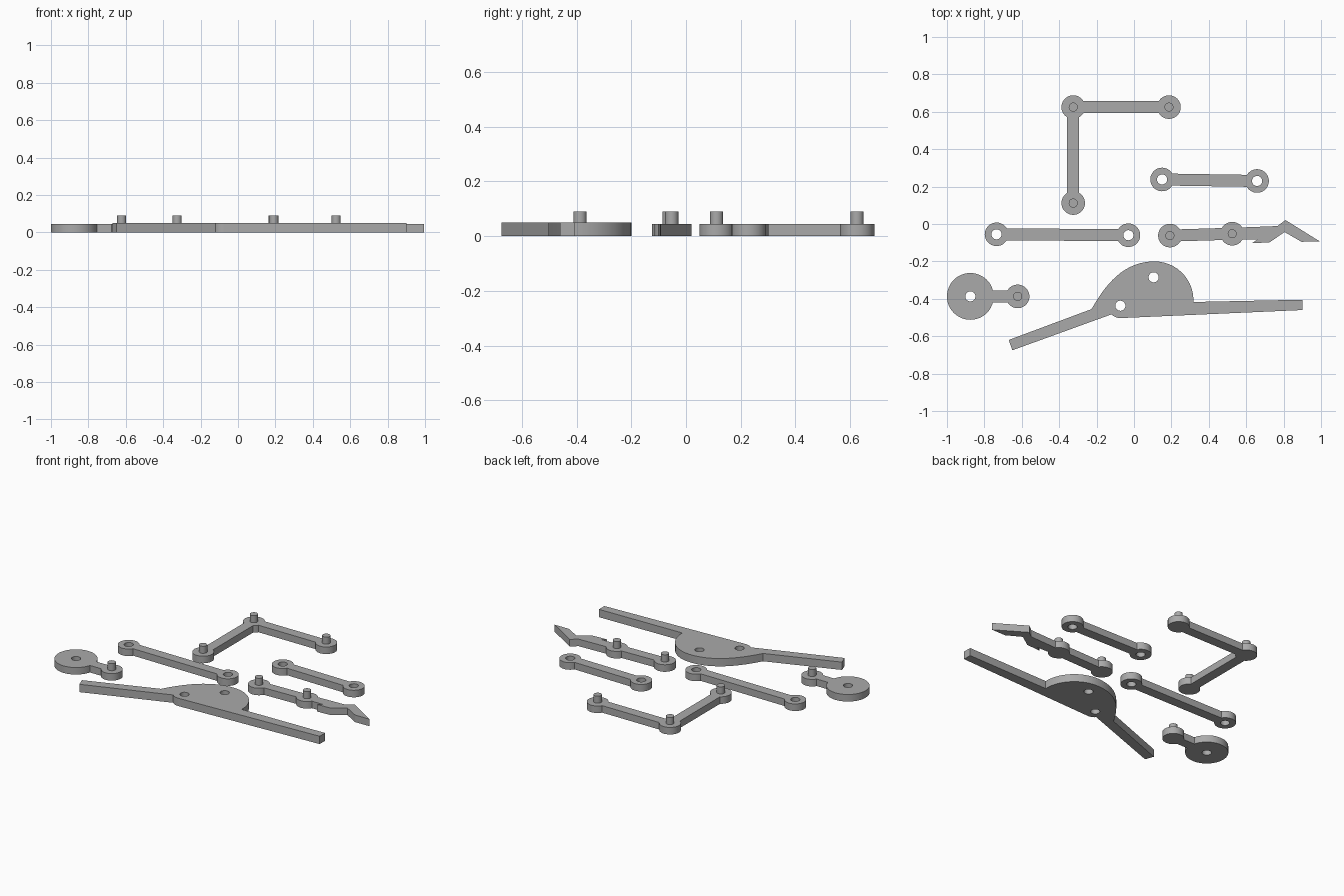
import bpy
import bmesh
from math import asin, atan2, cos, sin, pi, tau, radians
from mathutils import Vector
from mathutils.geometry import interpolate_bezier

if "Cube" in bpy.data.objects:
    bpy.data.objects.remove(bpy.data.objects["Cube"])

THICK, BODY_THICK, PEG_TOP = 0.045, 0.05, 0.09
EYE, HOLE, PEG, BAR = 0.063, 0.027, 0.024, 0.032

grey = bpy.data.materials.new("plain_grey")
grey.use_nodes = True
colour = (0.4, 0.4, 0.4, 1)
grey.diffuse_color = colour
grey.node_tree.nodes["Principled BSDF"].inputs["Base Color"].default_value = colour


def arc(centre, r, start, end):
    """Points counter-clockwise around a centre."""
    n = max(3, round((end - start) / tau * 48))
    angles = [start + (end - start) * i / n for i in range(n + 1)]
    return [(centre[0] + r * cos(a), centre[1] + r * sin(a)) for a in angles]


def walk(nodes):
    """Outline of round eyes joined by bars, walking round the chain."""
    points = []
    for i, (centre, r) in enumerate(nodes):
        if not r:
            points += centre[1]
            continue
        angles = []
        for near in (nodes[i - 1], nodes[(i + 1) % len(nodes)]):
            p = near[0] if near[1] else near[0][0]
            angles.append(atan2(p[1] - centre[1], p[0] - centre[0]))
        spread = asin(BAR / r)
        start, end = angles[0] + spread, angles[1] - spread
        while end <= start:
            end += tau
        points += arc(centre, r, start, end)
    return points


def finish(obj):
    obj.data.materials.clear()
    obj.data.materials.append(grey)
    bpy.ops.object.select_all(action="DESELECT")
    obj.select_set(True)
    bpy.context.view_layer.objects.active = obj
    bpy.ops.object.shade_smooth_by_angle(angle=radians(30))


def plate(name, outline, holes=(), thick=THICK):
    """Flat extruded outline with round holes through it."""
    curve = bpy.data.curves.new(name + "_profile", "CURVE")
    curve.dimensions, curve.fill_mode = "2D", "BOTH"
    curve.extrude = thick / 2
    for loop in [outline] + [arc(h, HOLE, 0, tau)[:-1] for h in holes]:
        spline = curve.splines.new("POLY")
        spline.points.add(len(loop) - 1)
        for point, (x, y) in zip(spline.points, loop):
            point.co = (x, y, 0, 1)
        spline.use_cyclic_u = True
    helper = bpy.data.objects.new(name + "_profile", curve)
    bpy.context.collection.objects.link(helper)
    bpy.context.view_layer.update()
    graph = bpy.context.evaluated_depsgraph_get()
    mesh = bpy.data.meshes.new_from_object(helper.evaluated_get(graph))
    bpy.data.objects.remove(helper)
    bm = bmesh.new()
    bm.from_mesh(mesh)
    bmesh.ops.remove_doubles(bm, verts=bm.verts, dist=0.0001)
    bmesh.ops.translate(bm, verts=bm.verts, vec=(0, 0, thick / 2))
    bmesh.ops.recalc_face_normals(bm, faces=bm.faces)
    bm.to_mesh(mesh)
    bm.free()
    obj = bpy.data.objects.new(name, mesh)
    bpy.context.collection.objects.link(obj)
    finish(obj)


def peg(name, centre):
    bpy.ops.mesh.primitive_cylinder_add(
        vertices=32, radius=PEG, depth=PEG_TOP - THICK,
        location=(*centre, (PEG_TOP + THICK) / 2))
    bpy.context.object.name = name
    finish(bpy.context.object)


# Right-angled link with three pegs
elbow = [(-0.325, 0.112), (-0.325, 0.625), (0.187, 0.625)]
plate("angled_link", walk([(elbow[i], EYE) for i in (0, 1, 2, 1)]))
for place, p in zip(("front", "corner", "side"), elbow):
    peg("angled_link_peg_" + place, p)

# Straight links with a hole at each end
for name, a, b in (("short_link", (0.15, 0.238), (0.658, 0.23)),
                   ("long_link", (-0.735, -0.055), (-0.03, -0.06))):
    plate(name, walk([(a, EYE), (b, EYE)]), (a, b))

# Crank: drive disc with a hole, small eye with a peg
hub, throw = (-0.875, -0.387), (-0.622, -0.387)
plate("crank", walk([(hub, 0.125), (throw, EYE)]), [hub])
peg("crank_peg", throw)

# Leg ending in a forked foot
knee, ankle = (0.192, -0.062), (0.525, -0.052)
foot = [(0.66, -0.083), (0.63, -0.103), (0.725, -0.098), (0.805, -0.043),
        (0.895, -0.095), (0.995, -0.094), (0.81, 0.021), (0.767, -0.011)]
plate("leg_with_foot", walk([(knee, EYE), (ankle, EYE),
                             (((0.66, -0.048), foot), 0), (ankle, EYE)]))
peg("knee_peg", knee)
peg("ankle_peg", ankle)

# Body: humped plate with two long arms
pivot, upper = (-0.073, -0.437), (0.105, -0.285)
back = [tuple(v) for v in interpolate_bezier(
    Vector((0.11, -0.2)), Vector((-0.04, -0.2)),
    Vector((-0.14, -0.3)), Vector((-0.227, -0.455)), 16)]
body = [(-0.65, -0.675), (-0.12, -0.483)]
body += arc(pivot, 0.066, pi * 1.3, pi * 1.51)
body += [(0.9, -0.46), (0.9, -0.405), (0.318, -0.417)]
body += arc((0.11, -0.408), 0.208, 0.05, pi / 2)[:-1]
body += back + [(-0.67, -0.62)]
plate("body_plate", body, (pivot, upper), BODY_THICK)
